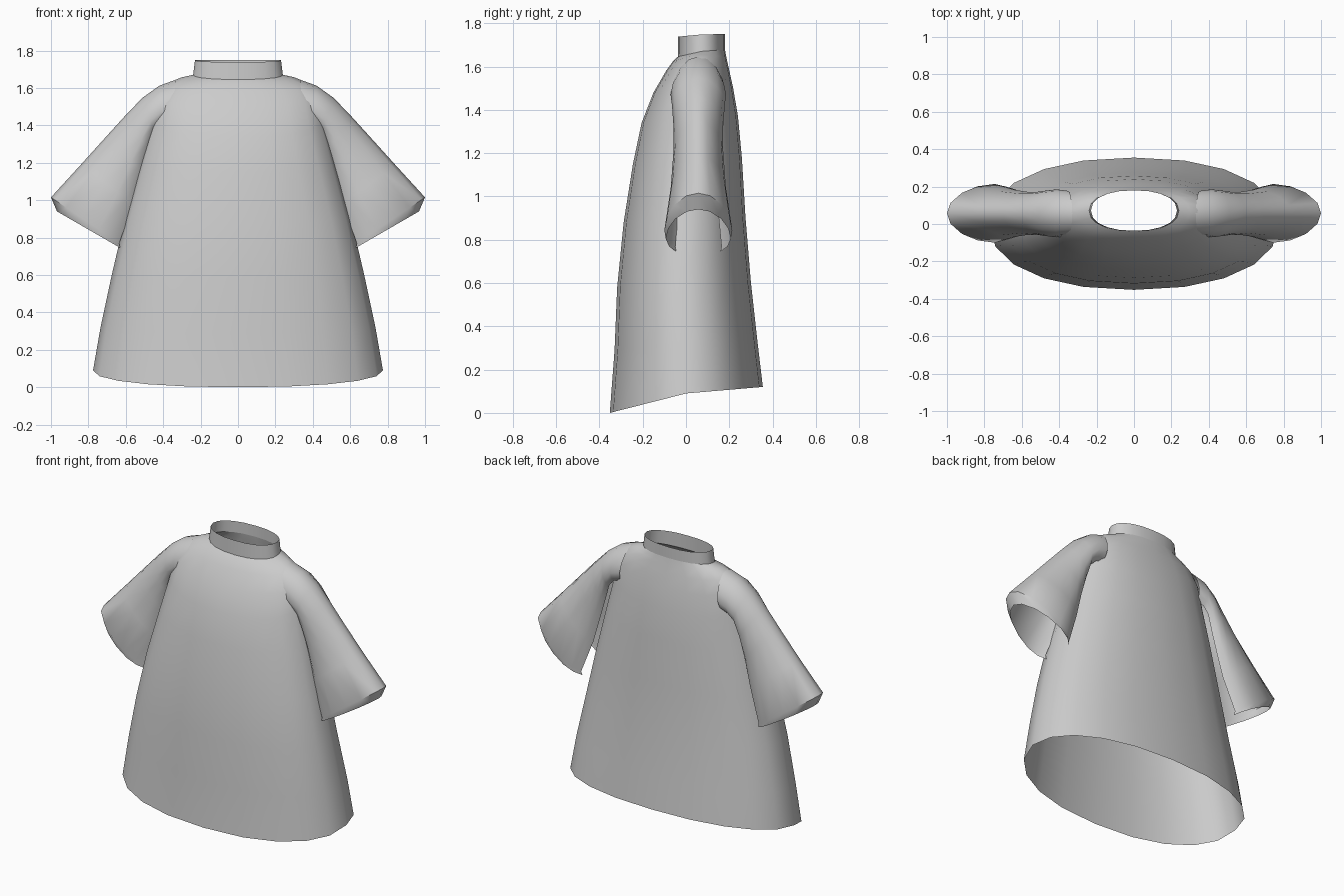
import bpy, math

N = 20  # sides of the body and collar rings


def spow(v, p):
    return math.copysign(abs(v) ** p, v)


def loft(name, rings, closed):
    """Skin a list of equal-length point rings into an open surface."""
    n = len(rings[0])
    verts = [p for r in rings for p in r]
    faces = []
    for i in range(len(rings) - 1):
        for j in range(n if closed else n - 1):
            k = (j + 1) % n
            faces.append((i * n + j, i * n + k, (i + 1) * n + k, (i + 1) * n + j))
    me = bpy.data.meshes.new(name)
    me.from_pydata(verts, [], faces)
    ob = bpy.data.objects.new(name, me)
    bpy.context.collection.objects.link(ob)
    bpy.context.view_layer.objects.active = ob
    bpy.ops.object.select_all(action='DESELECT')
    ob.select_set(True)
    bpy.ops.object.shade_smooth_by_angle(angle=math.radians(50))
    return ob


def ring(hw, yf, yb, zf, zs, zb):
    """Oval ring: half width, front/back y, front/side/back z."""
    pts = []
    for i in range(N):
        a = 2 * math.pi * i / N
        c, s = spow(math.cos(a), 0.9), spow(math.sin(a), 0.9)
        z = zs + abs(s) * ((zb if s > 0 else zf) - zs)
        pts.append((hw * c, (yf + yb) / 2 + s * (yb - yf) / 2, z))
    return pts


# Flared body from hem to neckline
body = [
    (0.775, -0.352, 0.355, 0.00, 0.09, 0.12),
    (0.735, -0.330, 0.330, 0.29, 0.32, 0.33),
    (0.675, -0.318, 0.300, 0.58, 0.60, 0.60),
    (0.605, -0.288, 0.275, 0.88, 0.90, 0.90),
    (0.525, -0.245, 0.258, 1.15, 1.20, 1.18),
    (0.465, -0.205, 0.240, 1.34, 1.43, 1.37),
    (0.435, -0.150, 0.218, 1.48, 1.56, 1.50),
    (0.380, -0.092, 0.198, 1.58, 1.625, 1.59),
    (0.300, -0.060, 0.186, 1.625, 1.657, 1.645),
    (0.240, -0.038, 0.180, 1.645, 1.670, 1.678),
]
loft("tunic_body", [ring(*r) for r in body], True)

# Standing collar band
loft("collar", [ring(0.240, -0.038, 0.180, 1.645, 1.670, 1.678),
                ring(0.230, -0.036, 0.180, 1.738, 1.748, 1.750)], True)

# Sleeves: flattened sections, open where they meet the body side
# each: outer x, z, inner x, z, half thickness
sleeve = [
    (0.33, 1.645, 0.36, 1.42, 0.120),
    (0.42, 1.612, 0.41, 1.41, 0.128),
    (0.51, 1.548, 0.45, 1.37, 0.122),
    (0.60, 1.455, 0.48, 1.27, 0.115),
    (0.70, 1.345, 0.515, 1.15, 0.115),
    (0.84, 1.190, 0.56, 0.98, 0.127),
    (1.00, 1.015, 0.635, 0.77, 0.157),
    (0.968, 0.940, 0.63, 0.745, 0.150),
]
half = [(0.0, 0.0), (0.05, 0.35), (0.22, 0.70), (0.45, 0.92), (0.70, 1.0), (0.88, 0.9), (1.0, 0.68)]
section = [(t, -w) for t, w in reversed(half)] + half[1:]
for side, label in ((1, "right"), (-1, "left")):
    rings = []
    for ox, oz, ix, iz, h in sleeve:
        rings.append([(side * (ox + (ix - ox) * t), 0.057 + h * w, oz + (iz - oz) * t)
                      for t, w in section])
    loft(label + "_sleeve", rings, False)
